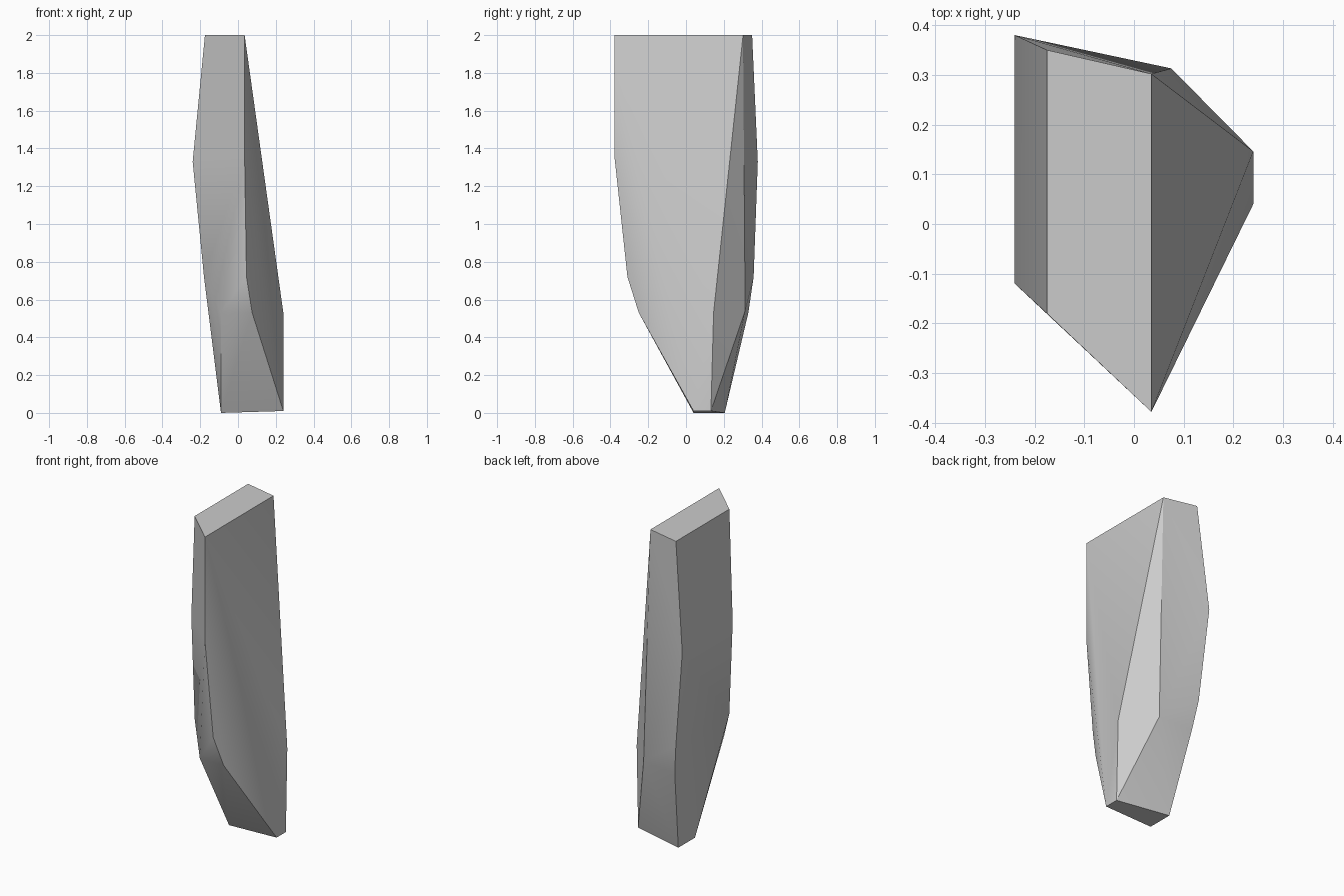
import bpy
import bmesh
from math import radians

default_cube = bpy.data.objects.get("Cube")
if default_cube:
    bpy.data.objects.remove(default_cube, do_unlink=True)


def make_material(name, colour):
    material = bpy.data.materials.new(name)
    material.use_nodes = True
    material.diffuse_color = colour
    shader = next(n for n in material.node_tree.nodes if n.type == "BSDF_PRINCIPLED")
    shader.inputs["Base Color"].default_value = colour
    return material


def make_convex_stone(name, corners, material):
    """Wrap a tight convex skin around the corner points."""
    bm = bmesh.new()
    for corner in corners:
        bm.verts.new(corner)
    hull = bmesh.ops.convex_hull(bm, input=list(bm.verts))
    unused = {item for item in hull["geom_interior"] + hull["geom_unused"]
              if isinstance(item, bmesh.types.BMVert) and item.is_valid}
    bmesh.ops.delete(bm, geom=list(unused), context="VERTS")
    bmesh.ops.recalc_face_normals(bm, faces=list(bm.faces))

    mesh = bpy.data.meshes.new(name)
    bm.to_mesh(mesh)
    bm.free()
    mesh.materials.append(material)
    stone = bpy.data.objects.new(name, mesh)
    bpy.context.collection.objects.link(stone)
    return stone


# The long corner edges of the shard, each running from top to bottom
front_edge = [(.035, -.378, 2), (.035, -.378, 1.35), (.045, -.31, .72),
              (.075, -.25, .53), (.24, .04, .01)]
front_side_edge = [(-.175, -.18, 2), (-.24, -.12, 1.33), (-.18, -.172, .72),
                   (-.09, -.25, .53), (-.09, .04, 0)]
back_side_edge = [(-.175, .35, 2), (-.24, .38, 1.33), (-.18, .358, .72),
                  (-.153, .33, .53), (-.09, .205, 0)]
# The back corner forks into two edges below the top
back_fork_edge = [(.035, .302, 2), (.075, .313, .54)]
outer_fork_edge = [(.24, .146, .53), (.24, .132, .01)]

stone_grey = make_material("stone grey", (.6, .6, .6, 1))
shard = make_convex_stone(
    "rock_shard",
    front_edge + front_side_edge + back_side_edge + back_fork_edge + outer_fork_edge,
    stone_grey,
)

# Soft facets with crisp main edges
bpy.ops.object.select_all(action="DESELECT")
shard.select_set(True)
bpy.context.view_layer.objects.active = shard
bpy.ops.object.shade_smooth_by_angle(angle=radians(30))
